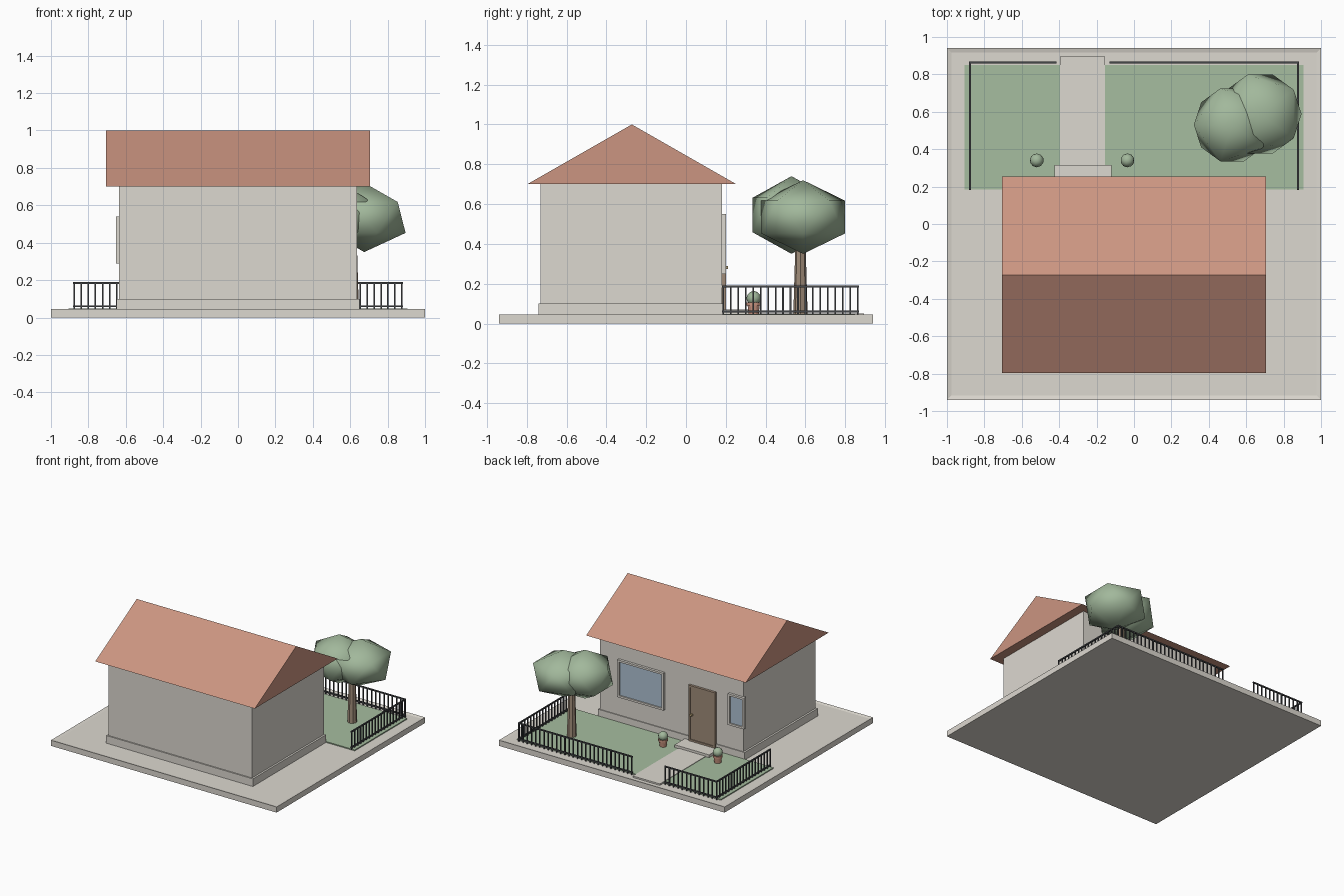
import bpy, bmesh
from math import pi

cube = bpy.data.objects.get("Cube")
if cube:
    bpy.data.objects.remove(cube, do_unlink=True)


def material(name, rgb):
    m = bpy.data.materials.new(name)
    m.use_nodes = True
    m.diffuse_color = (*rgb, 1)
    m.node_tree.nodes["Principled BSDF"].inputs["Base Color"].default_value = (*rgb, 1)
    return m


stone = material("pale stone", (.72, .69, .63))
clay = material("terracotta", (.6, .3, .22))
grass = material("grass green", (.38, .51, .35))
leaf = material("leaf green", (.36, .48, .33))
wood = material("brown wood", (.35, .26, .19))
glass = material("blue glass", (.43, .54, .65))
iron = material("dark iron", (.06, .063, .068))
brass = material("brass", (.5, .38, .2))


def finish(name, bm, mat, smooth=False):
    bmesh.ops.recalc_face_normals(bm, faces=bm.faces)
    for f in bm.faces:
        f.smooth = smooth
    me = bpy.data.meshes.new(name)
    bm.to_mesh(me)
    bm.free()
    me.materials.append(mat)
    ob = bpy.data.objects.new(name, me)
    bpy.context.collection.objects.link(ob)
    return ob


def add_box(bm, x0, x1, y0, y1, z0, z1):
    vs = bmesh.ops.create_cube(bm, size=1)["verts"]
    for v in vs:
        v.co.x = x1 if v.co.x > 0 else x0
        v.co.y = y1 if v.co.y > 0 else y0
        v.co.z = z1 if v.co.z > 0 else z0


def box(name, mat, *limits):
    bm = bmesh.new()
    add_box(bm, *limits)
    return finish(name, bm, mat)


def frame(name, mat, x0, x1, z0, z1, y0, y1, w):
    # four bars around an opening
    bm = bmesh.new()
    add_box(bm, x0, x0 + w, y0, y1, z0, z1)
    add_box(bm, x1 - w, x1, y0, y1, z0, z1)
    add_box(bm, x0 + w, x1 - w, y0, y1, z1 - w, z1)
    add_box(bm, x0 + w, x1 - w, y0, y1, z0, z0 + w)
    return finish(name, bm, mat)


def taper(name, mat, x, y, z0, z1, r0, r1, sides):
    bm = bmesh.new()
    bmesh.ops.create_cone(bm, cap_ends=True, segments=sides, radius1=r0, radius2=r1, depth=z1 - z0)
    ob = finish(name, bm, mat)
    ob.location = (x, y, (z0 + z1) / 2)
    return ob


def blob(name, mat, loc, r, rz, level):
    bm = bmesh.new()
    bmesh.ops.create_icosphere(bm, subdivisions=level, radius=1)
    ob = finish(name, bm, mat, True)
    ob.location = loc
    ob.scale = (r, r, rz)
    ob.rotation_euler.z = pi
    return ob


# Ground slab with a slightly sunken paved area inside its kerb
bm = bmesh.new()
add_box(bm, -1, 1, -.94, .94, 0, .045)
bm.normal_update()
top = [f for f in bm.faces if f.normal.z > .9]
bmesh.ops.inset_region(bm, faces=top, thickness=.033)
for v in top[0].verts:
    v.co.z -= .006
finish("ground_slab", bm, stone)

# Garden
box("lawn", grass, -.905, .905, .185, .85, .03, .047)
box("path", stone, -.395, -.155, .31, .895, .03, .051)
box("door_step", stone, -.425, -.12, .18, .315, .03, .07)

# House
box("plinth", stone, -.65, .65, -.74, .187, .03, .1)
box("walls", stone, -.635, .635, -.73, .18, .1, .702)

# Gabled roof: a triangular profile extruded along x
bm = bmesh.new()
gable = bm.faces.new([bm.verts.new((-.707, y, z)) for y, z in ((-.797, .7), (.253, .7), (-.272, 1))])
ext = bmesh.ops.extrude_face_region(bm, geom=[gable])["geom"]
bmesh.ops.translate(bm, verts=[g for g in ext if isinstance(g, bmesh.types.BMVert)], vec=(1.414, 0, 0))
finish("roof", bm, clay)

# Windows and door
for name, x0, x1, z0, z1 in (("large_window", .06, .47, .25, .55), ("small_window", -.652, -.51, .29, .54)):
    frame(name + "_frame", stone, x0, x1, z0, z1, .17, .2, .016)
    box(name + "_pane", glass, x0 + .012, x1 - .012, .17, .19, z0 + .012, z1 - .012)
frame("door_frame", wood, -.395, -.16, .07, .515, .17, .2, .014)
box("door", wood, -.385, -.17, .17, .193, .08, .505)
box("door_handle", brass, -.195, -.18, .19, .212, .275, .29)


# Railings: two rails and evenly spaced bars between two points
def railing(name, start, end):
    bm = bmesh.new()
    (xa, ya), (xb, yb) = start, end
    t = .005
    for z in (.06, .185):
        add_box(bm, min(xa, xb) - t, max(xa, xb) + t, min(ya, yb) - t, max(ya, yb) + t, z - t, z + t)
    n = round((abs(xb - xa) + abs(yb - ya)) / .0375)
    for i in range(n + 1):
        x = xa + (xb - xa) * i / n
        y = ya + (yb - ya) * i / n
        add_box(bm, x - t * .8, x + t * .8, y - t * .8, y + t * .8, .04, .185)
    finish(name, bm, iron)


for side, sx in (("left", 1), ("right", -1)):
    railing(side + "_side_railing", (sx * .876, .187), (sx * .876, .863))
railing("long_railing", (-.125, .863), (.876, .863))
railing("short_railing", (-.876, .863), (-.42, .863))

# Tree
taper("tree_trunk", wood, .61, .575, .045, .42, .036, .025, 8)
blob("tree_crown_inner", leaf, (.525, .53, .545), .229, .195, 1)
blob("tree_crown_outer", leaf, (.675, .588, .535), .247, .185, 1)

# Potted shrubs
for side, x in (("left", -.035), ("right", -.52)):
    taper(side + "_pot", clay, x, .34, .045, .095, .025, .031, 12)
    taper(side + "_pot_rim", clay, x, .34, .09, .105, .036, .036, 12)
    blob(side + "_shrub", leaf, (x, .34, .127), .037, .037, 2)
